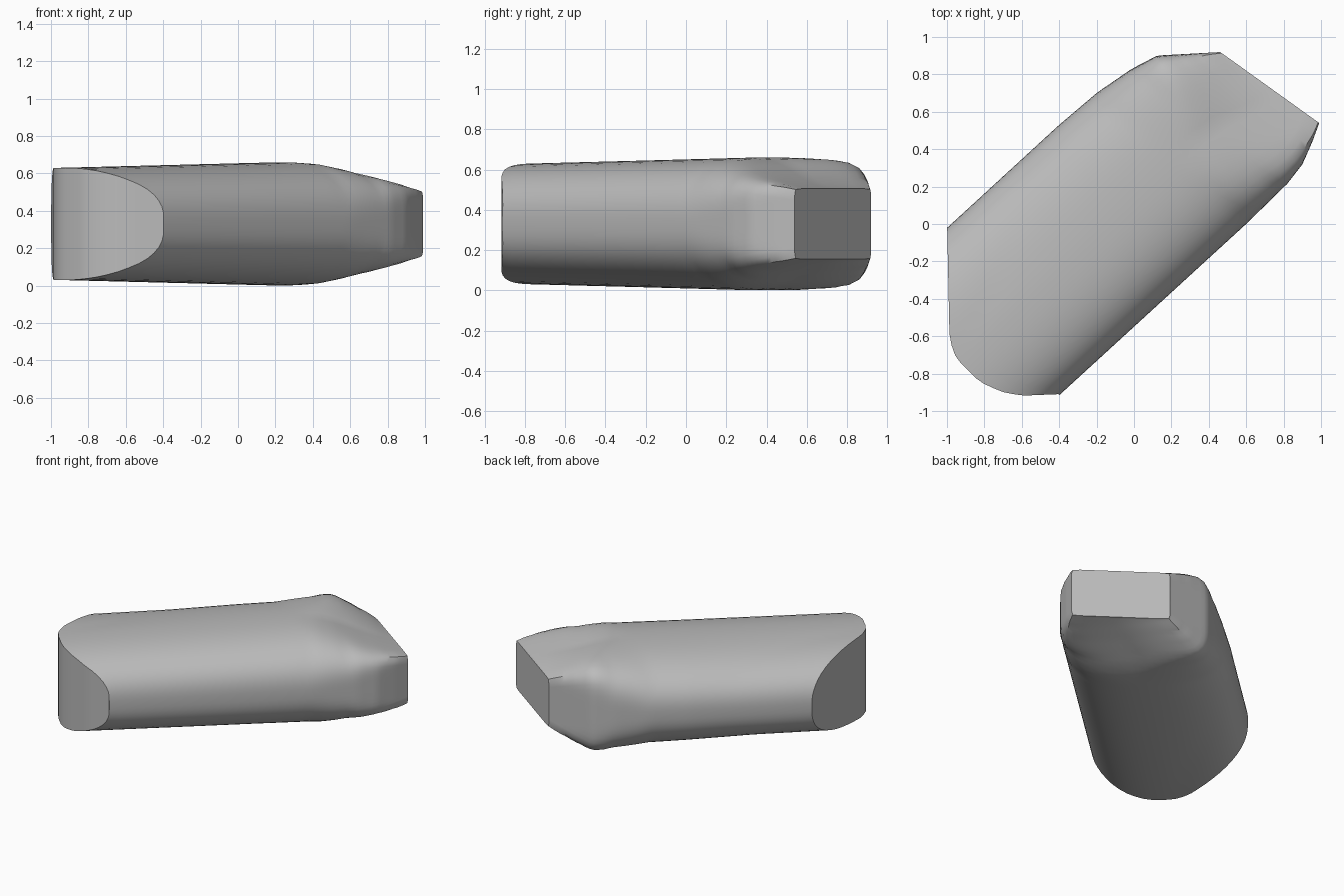
import bpy, bmesh
from math import cos, sin, pi, radians

if "Cube" in bpy.data.objects:
    bpy.data.objects.remove(bpy.data.objects["Cube"], do_unlink=True)

HEADING = radians(42.5)
MID_Z = 0.33
SIDES, STATIONS = 64, 48

# Curves as (position, value) pairs: plan outline in body axes, crown height, squareness
LEFT_EDGE = [(-.75, -.66), (.06, -.661), (.33, -.651), (.55, -.62), (.7, -.58), (.96, -.367)]
RIGHT_EDGE = [(.45, .405), (.75, .395), (.88, .373), (1.0, .32), (1.095, .271)]
TAIL_WALL = [(-.66, -.75), (-.21, -1.145), (-.11, -1.187), (.06, -1.18),
             (.18, -1.13), (.27, -1.064), (.40, -.91)]
CROWN = [(0, .175), (.2, .235), (.4, .3), (.5, .323), (.6, .33), (2.2, .3)]
SQUARENESS = [(0, 30), (.1, 11), (.2, 6.5), (.4, 3.6), (.65, 2.6)]


def curve(points, x):
    """Piecewise linear lookup, held constant beyond both ends."""
    if x <= points[0][0]:
        return points[0][1]
    for (a, p), (b, q) in zip(points, points[1:]):
        if x <= b:
            return p + (q - p) * (x - a) / (b - a)
    return points[-1][1]


def nose_at(v):
    return .961 + (v + .367) * .21


def section(angle, n):
    """Point on a unit superellipse in the given direction."""
    c, s = cos(angle), sin(angle)
    r = (abs(c) ** n + abs(s) ** n) ** (-1 / n)
    return c * r, s * r


def across(w, u):
    lo, hi = curve(LEFT_EDGE, u), curve(RIGHT_EDGE, u)
    return (lo + hi) / 2 + w * (hi - lo) / 2


def body_point(angle, t):
    w_tail, _ = section(angle, 2.6)
    w_nose, _ = section(angle, 30)
    u_tail = curve(TAIL_WALL, across(w_tail, -1))
    v_nose = -.048 + w_nose * .319
    u_nose = nose_at(v_nose)
    u = u_tail + (u_nose - u_tail) * t
    gap = u_nose - u
    w, h = section(angle, curve(SQUARENESS, gap))
    v = v_nose if t == 1 else across(w, u)
    # The nose slope starts later on the left shoulder
    reach = gap * (1 - (.9 if w < 0 else .2) * w)
    z = MID_Z + h * curve(CROWN, reach)
    ch, sh = cos(HEADING), sin(HEADING)
    return u * ch + v * sh, u * sh - v * ch, z


# Body shell, stations closer together toward the nose
bm = bmesh.new()
rings = []
for i in range(STATIONS + 1):
    t = 1 - (1 - i / STATIONS) ** 1.6
    rings.append([bm.verts.new(body_point(2 * pi * k / SIDES, t)) for k in range(SIDES)])
for a, b in zip(rings, rings[1:]):
    for k in range(SIDES):
        j = (k + 1) % SIDES
        bm.faces.new((a[k], a[j], b[j], b[k]))

# Tail wall and nose plate in upright strips
for ring in (rings[0], rings[-1]):
    for k in range(SIDES // 2):
        quad = [ring[k], ring[k + 1], ring[(SIDES - k - 1) % SIDES], ring[-k % SIDES]]
        bm.faces.new(list(dict.fromkeys(quad)))
bmesh.ops.recalc_face_normals(bm, faces=bm.faces)

mesh = bpy.data.meshes.new("body_shell")
bm.to_mesh(mesh)
bm.free()
body = bpy.data.objects.new("body_shell", mesh)
bpy.context.collection.objects.link(body)

grey = bpy.data.materials.new("plain_grey")
grey.use_nodes = True
colour = (.5, .5, .5, 1)
grey.diffuse_color = colour
grey.node_tree.nodes["Principled BSDF"].inputs["Base Color"].default_value = colour
mesh.materials.append(grey)

bpy.ops.object.select_all(action='DESELECT')
body.select_set(True)
bpy.context.view_layer.objects.active = body
bpy.ops.object.shade_smooth_by_angle(angle=radians(35))
